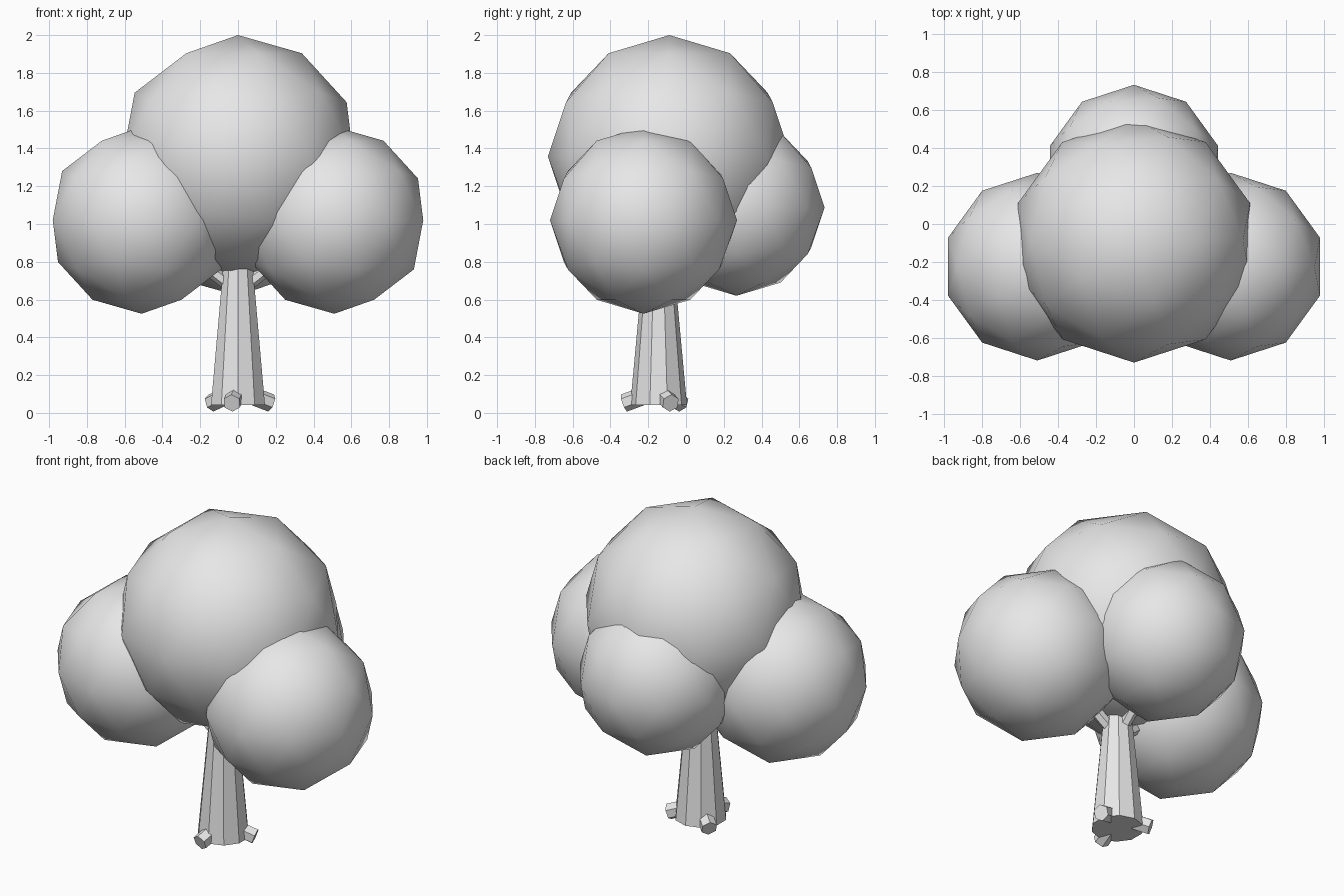
import bpy
import math
from mathutils import Vector

cube = bpy.data.objects.get("Cube")
if cube:
    bpy.data.objects.remove(cube, do_unlink=True)

# Single plain grey material
grey = bpy.data.materials.new("plain_grey")
grey.use_nodes = True
colour = (0.8, 0.8, 0.8, 1)
grey.diffuse_color = colour
grey.node_tree.nodes["Principled BSDF"].inputs["Base Color"].default_value = colour


def finish(name, smooth=False):
    obj = bpy.context.object
    obj.name = name
    obj.data.materials.clear()
    obj.data.materials.append(grey)
    if smooth:
        bpy.ops.object.shade_smooth()
    else:
        bpy.ops.object.shade_flat()
    return obj


def foliage(name, centre, radius):
    bpy.ops.mesh.primitive_ico_sphere_add(subdivisions=2, radius=radius, location=centre)
    return finish(name, smooth=True)


def limb(name, start, end, radius):
    """Six-sided prism between two points."""
    start, end = Vector(start), Vector(end)
    axis = end - start
    bpy.ops.mesh.primitive_cylinder_add(vertices=6, radius=radius, depth=axis.length,
                                        location=(start + end) / 2)
    obj = finish(name)
    obj.rotation_euler = axis.to_track_quat('Z', 'Y').to_euler()
    return obj


# Rounded crown
foliage("crown_main", (0, -0.088, 1.357), 0.643)
foliage("crown_left", (0.51, -0.225, 1.02), 0.495)
foliage("crown_right", (-0.51, -0.225, 1.02), 0.495)
foliage("crown_back", (0, 0.267, 1.087), 0.467)

# Tapered ten-sided trunk
trunk_y = -0.145
low, high = 0.042, 0.82
bpy.ops.mesh.primitive_cone_add(vertices=10, radius1=0.15, radius2=0.078, depth=high - low,
                                location=(0, trunk_y, (low + high) / 2))
finish("trunk")

# Three stubby roots sloping outwards and down
for i in range(3):
    angle = math.radians(20 + 120 * i)
    dx, dy = math.cos(angle), math.sin(angle)
    limb(f"root_{i + 1}", (0.04 * dx, trunk_y + 0.04 * dy, 0.105),
         (0.187 * dx, trunk_y + 0.187 * dy, 0.052), 0.048)

# Short branches rising into the crown
for name, x, y in (("left", 0.28, -0.17), ("right", -0.28, -0.17), ("back", 0, 0.1)):
    limb(f"branch_{name}", (0, trunk_y, 0.64), (x, y, 0.86), 0.035)
